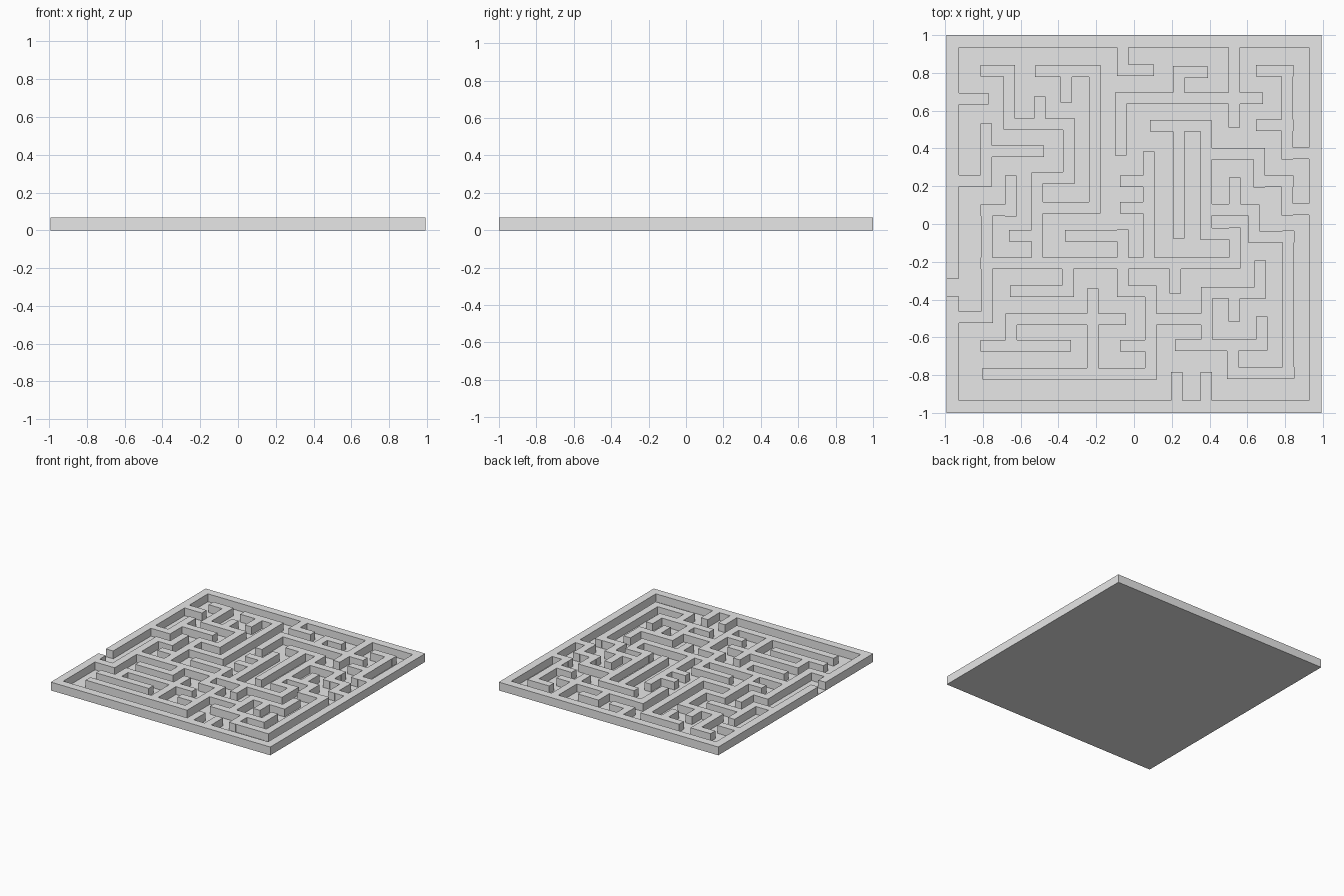
import bpy, bmesh, math

S = 188.5                  # plan units per scene unit
CX, CY = 1134.0, 224.5     # plan centre
TOP, FLOOR = 0.068, 0.004
HALF, RIM = 5.75, 6.25     # half thickness of inner walls and rim

grey = bpy.data.materials.new("grey")
grey.diffuse_color = (0.8, 0.8, 0.8, 1)

# Walls running left to right: start, end, centre line
across = [
    (1117, 1154, 71), (1115, 1263, 99), (1173, 1208, 73), (1256, 1293, 71.5),
    (1256, 1293, 126), (1281, 1314, 154), (1150, 1211, 126.5), (1200, 1265, 154.5),
    (1253, 1293, 182), (1281, 1314, 210), (953, 989, 99.5), (953, 992, 181.5),
    (981, 1044, 152), (981, 1017, 211), (981, 1014, 71.5), (1005, 1075, 125),
    (1032, 1075, 178.5), (1035, 1100, 72), (1032, 1100, 208.5), (1009, 1043, 236),
    (1065, 1129, 236), (981, 1240, 263.5), (1120, 1154, 182), (1120, 1154, 208.5),
    (1200, 1240, 234), (1200, 1259, 210.5), (1248, 1294, 237), (953, 993, 317.5),
    (1010, 1074, 291.5), (1117, 1156, 291.5), (1006, 1126, 319.5), (981, 1071, 346),
    (983, 1156, 374), (1120, 1156, 346), (1145, 1212, 319.5), (1201, 1265, 293),
    (1175, 1267, 345.5), (1227, 1294, 373),
]
# Walls running front to back: centre line, start, end
along = [
    (1123, 40, 77), (1234, 40, 128), (1121, 93, 156), (1178.5, 67, 99),
    (1287, 66, 160), (1206, 121, 240), (1259, 149, 188), (1287, 176, 216),
    (986.5, 124, 187), (1011, 176, 217), (1009.5, 66, 130), (1040, 97, 130),
    (1069, 120, 184), (1037.5, 173, 269), (1066.5, 66, 103), (1095, 66, 214),
    (1123, 230, 297), (1148.5, 152, 269), (1178.5, 121, 239), (1234.5, 228, 269),
    (1234.5, 178, 216), (1253.5, 205, 243), (1288, 231, 379), (987, 205, 323),
    (1068, 258, 297), (1150.5, 286, 380), (1011.5, 314, 351), (1093, 289, 380),
    (1206.5, 288, 351), (1232.5, 340, 379), (1261.5, 317, 351), (1234, 288, 322),
    (1260, 261, 299), (1175, 258, 294), (1176.5, 372, 405), (1206, 372, 405),
]
# Outer rim, with the entrance gap in the left side
rects = [(947, 36, 1321, 36 + 2 * RIM), (947, 413 - 2 * RIM, 1321, 413),
         (947, 36, 947 + 2 * RIM, 279), (947, 297, 947 + 2 * RIM, 413),
         (1321 - 2 * RIM, 36, 1321, 413)]
rects += [(a, c - HALF, b, c + HALF) for a, b, c in across]
rects += [(c - HALF, a, c + HALF, b) for c, a, b in along]


def finish(name, bm):
    bmesh.ops.recalc_face_normals(bm, faces=bm.faces[:])
    me = bpy.data.meshes.new(name)
    bm.to_mesh(me)
    bm.free()
    me.materials.append(grey)
    bpy.context.collection.objects.link(bpy.data.objects.new(name, me))


def plate(rects, z0, z1):
    """Merge overlapping rectangles into one flat outline and raise it."""
    xs = sorted({x for r in rects for x in (r[0], r[2])})
    ys = sorted({y for r in rects for y in (r[1], r[3])})
    bm = bmesh.new()
    grid = {}

    def vert(i, j):
        if (i, j) not in grid:
            grid[i, j] = bm.verts.new(((xs[i] - CX) / S, (CY - ys[j]) / S, z0))
        return grid[i, j]

    for i in range(len(xs) - 1):
        mx = (xs[i] + xs[i + 1]) / 2
        column = [r for r in rects if r[0] < mx < r[2]]
        for j in range(len(ys) - 1):
            my = (ys[j] + ys[j + 1]) / 2
            if any(r[1] < my < r[3] for r in column):
                bm.faces.new((vert(i, j), vert(i, j + 1),
                              vert(i + 1, j + 1), vert(i + 1, j)))
    bmesh.ops.dissolve_limit(bm, angle_limit=math.radians(1),
                             verts=bm.verts[:], edges=bm.edges[:])
    geom = bmesh.ops.extrude_face_region(bm, geom=bm.faces[:], use_keep_orig=True)["geom"]
    for v in geom:
        if isinstance(v, bmesh.types.BMVert):
            v.co.z = z1
    return bm


# Maze walls and the thin floor beneath them
finish("maze_walls", plate(rects, FLOOR / 2, TOP))
finish("floor", plate([(947, 36, 1321, 413)], 0, FLOOR))
